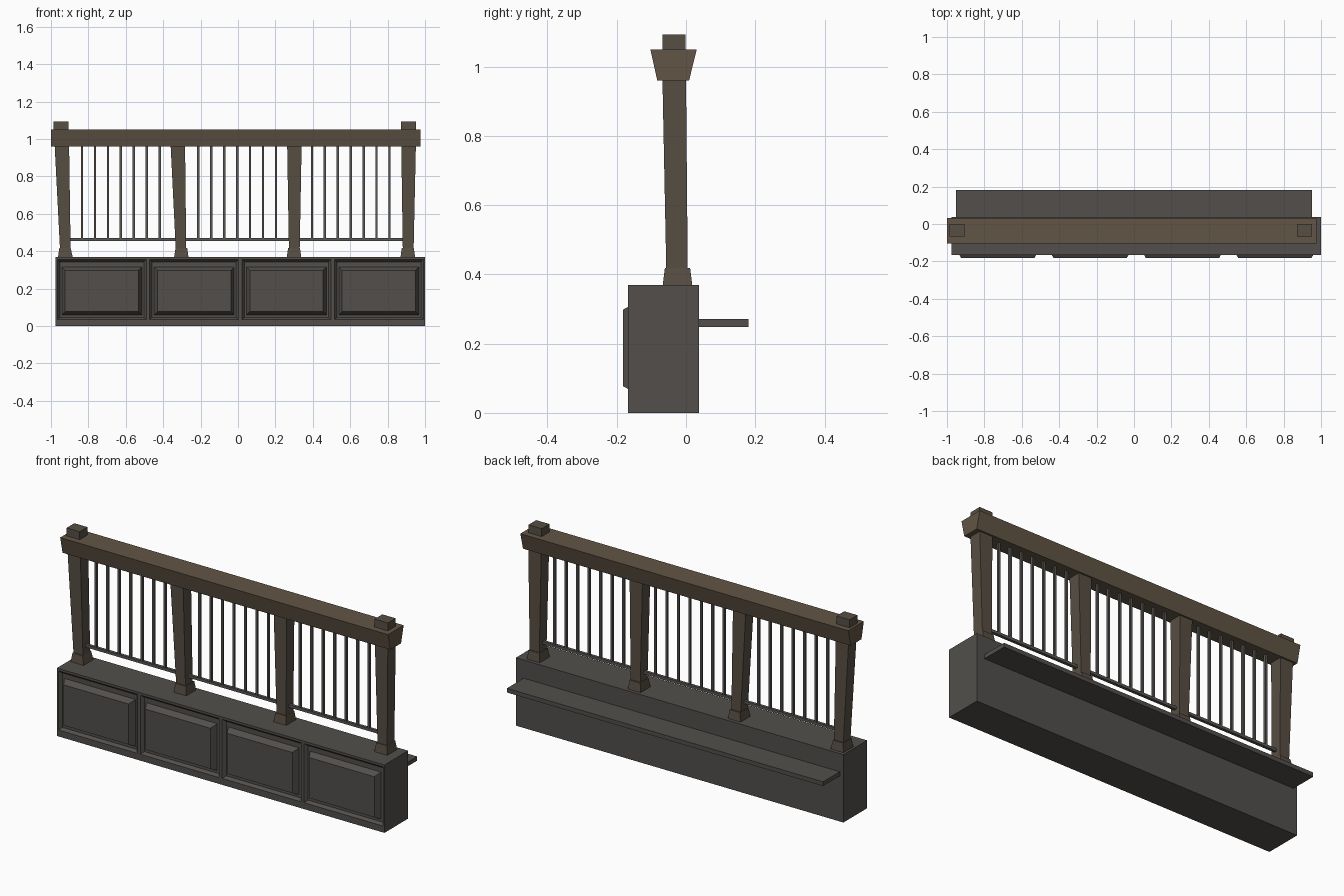
import bpy, bmesh

if "Cube" in bpy.data.objects:
    bpy.data.objects.remove(bpy.data.objects["Cube"])


def material(name, rgb):
    m = bpy.data.materials.new(name)
    m.diffuse_color = (*rgb, 1)
    m.use_nodes = True
    m.node_tree.nodes["Principled BSDF"].inputs["Base Color"].default_value = m.diffuse_color
    return m


STONE = material("dark_stone", (0.085, 0.078, 0.072))
WOOD = material("rail_wood", (0.12, 0.09, 0.06))
POST = material("post_wood", (0.095, 0.077, 0.056))
METAL = material("bar_metal", (0.10, 0.095, 0.09))


def finish(name, bm, mat):
    bmesh.ops.recalc_face_normals(bm, faces=bm.faces[:])
    me = bpy.data.meshes.new(name)
    bm.to_mesh(me)
    bm.free()
    me.materials.append(mat)
    ob = bpy.data.objects.new(name, me)
    bpy.context.collection.objects.link(ob)
    return ob


def taper(name, z0, z1, low, high, mat):
    """Tapered block; low and high are (x0, x1, y0, y1) rectangles."""
    bm = bmesh.new()
    rings = []
    for z, (x0, x1, y0, y1) in ((z0, low), (z1, high)):
        rings.append([bm.verts.new((x, y, z)) for x, y in
                      ((x0, y0), (x1, y0), (x1, y1), (x0, y1))])
    a, b = rings
    bm.faces.new(a)
    bm.faces.new(b)
    for i in range(4):
        j = (i + 1) % 4
        bm.faces.new((a[i], a[j], b[j], b[i]))
    return finish(name, bm, mat)


def box(name, x0, x1, y0, y1, z0, z1, mat):
    r = (x0, x1, y0, y1)
    return taper(name, z0, z1, r, r, mat)


# Panelled base: nested rings make each recess and raised panel
X0, X1, FRONT, BACK, TOP = -0.975, 1.0, -0.167, 0.037, 0.37
cell = (X1 - X0) / 4
bm = bmesh.new()
for i in range(4):
    l, r = X0 + i * cell, X0 + (i + 1) * cell
    profile = [(0, 0, TOP, FRONT),
               (0.009, 0.035, 0.357, FRONT),
               (0.022, 0.046, 0.343, -0.150),
               (0.033, 0.060, 0.316, -0.150),
               (0.051, 0.077, 0.298, -0.182)]
    prev = None
    for d, z0, z1, y in profile:
        ring = [bm.verts.new((x, y, z)) for x, z in
                ((l + d, z0), (r - d, z0), (r - d, z1), (l + d, z1))]
        if prev:
            for k in range(4):
                n = (k + 1) % 4
                bm.faces.new((prev[k], prev[n], ring[n], ring[k]))
        prev = ring
    bm.faces.new(prev)
bmesh.ops.remove_doubles(bm, verts=bm.verts[:], dist=1e-4)
rim = [e for e in bm.edges if e.is_boundary]
ext = bmesh.ops.extrude_edge_only(bm, edges=rim)["geom"]
for v in ext:
    if isinstance(v, bmesh.types.BMVert):
        v.co.y = BACK
bmesh.ops.edgeloop_fill(bm, edges=[e for e in bm.edges if e.is_boundary])
finish("panelled_base", bm, STONE)

# Rear shelf
box("rear_shelf", -0.953, 0.953, BACK - 0.005, 0.181, 0.248, 0.271, STONE)

# Top rail with sloped sides
taper("top_rail", 0.96, 1.05, (-1, 0.977, -0.083, 0.009),
      (-1, 0.977, -0.103, 0.031), WOOD)

# Leaning posts and their feet: foot x range, shaft bottom x, shaft top x
posts = [((-0.962, -0.884), (-0.952, -0.895), (-0.980, -0.903)),
         ((-0.341, -0.265), (-0.333, -0.277), (-0.360, -0.283)),
         ((0.261, 0.338), (0.272, 0.330), (0.263, 0.340)),
         ((0.869, 0.947), (0.881, 0.939), (0.873, 0.951))]
for n, (foot, bottom, top) in enumerate(posts, 1):
    taper(f"post_foot_{n}", TOP, 0.418, (*foot, -0.067, 0.018),
          (foot[0] + 0.007, foot[1] - 0.011 if n == 1 else foot[1] - 0.007,
           -0.061, 0.012), POST)
    taper(f"post_shaft_{n}", 0.415, 0.962, (*bottom, -0.057, 0.005),
          (*top, -0.068, 0.0), POST)

# End caps above the rail
for side, x0, x1 in (("left", -0.986, -0.907), ("right", 0.871, 0.951)):
    box(f"{side}_post_cap", x0, x1, -0.068, -0.001, 1.045, 1.093, POST)

# Lower bars and balusters in each bay
H = 0.006
Y = -0.028
for n, first in enumerate((-0.834, -0.212, 0.395)):
    box(f"lower_bar_{n + 1}", posts[n][1][1] - 0.01, posts[n + 1][1][0] + 0.01,
        Y - 0.008, Y + 0.008, 0.455, 0.470, METAL)
    for k in range(7):
        x = first + k * 0.0692
        box(f"baluster_{n + 1}_{k + 1}", x - H, x + H, Y - H, Y + H,
            0.462, 0.965, METAL)
